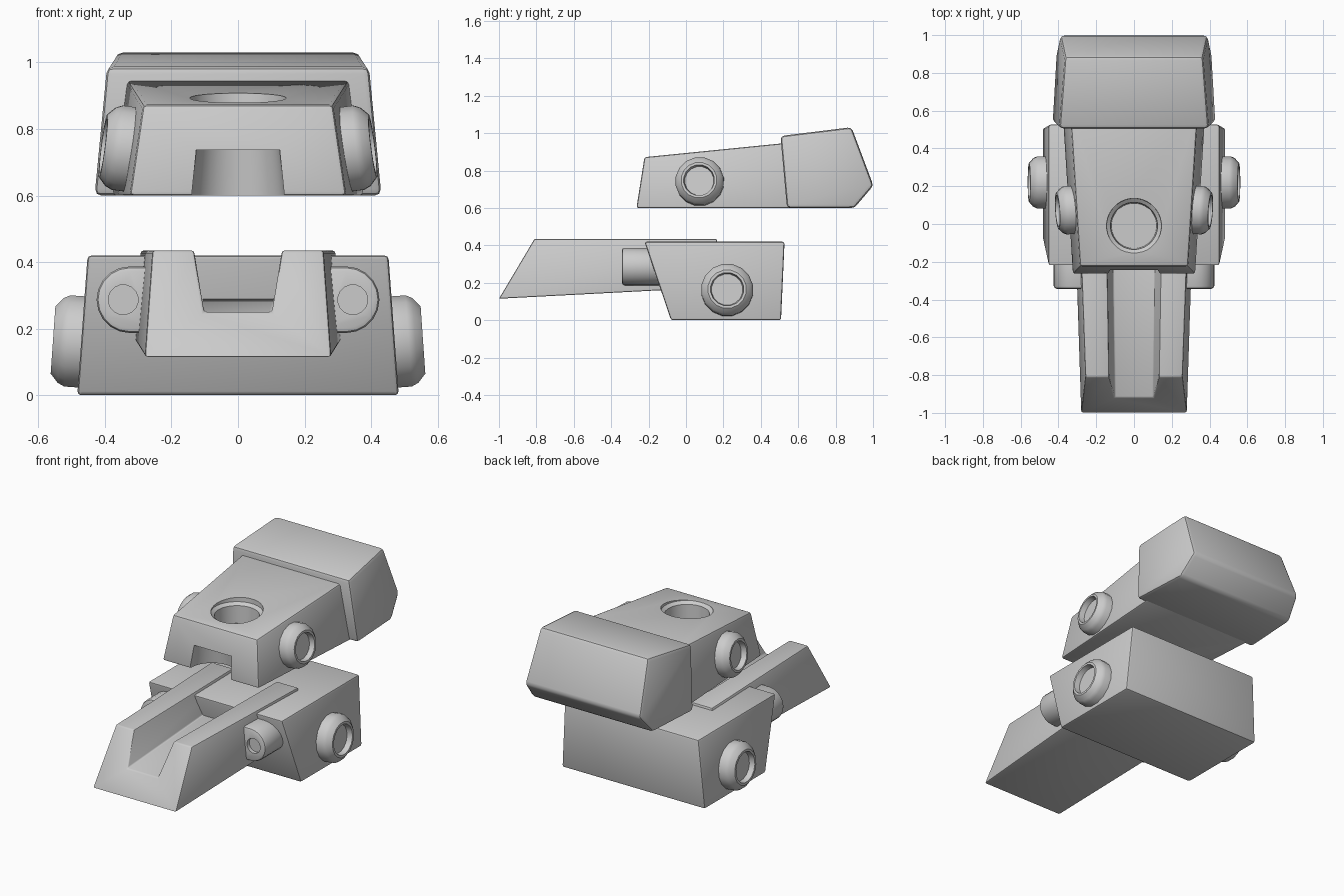
import bpy, bmesh
from math import sin, cos, pi, radians
from mathutils import Vector, Matrix

if "Cube" in bpy.data.objects:
    bpy.data.objects.remove(bpy.data.objects["Cube"])


def new_object(name, verts, faces, matrix=Matrix()):
    me = bpy.data.meshes.new(name)
    me.from_pydata([matrix @ Vector(v) for v in verts], [], faces)
    bm = bmesh.new()
    bm.from_mesh(me)
    bmesh.ops.recalc_face_normals(bm, faces=bm.faces)
    bm.to_mesh(me)
    bm.free()
    ob = bpy.data.objects.new(name, me)
    bpy.context.collection.objects.link(ob)
    return ob


def loft(name, a, b):
    """Closed solid between two matching outlines."""
    n = len(a)
    faces = [tuple(range(n)), tuple(range(2 * n - 1, n - 1, -1))]
    faces += [(i, (i + 1) % n, n + (i + 1) % n, n + i) for i in range(n)]
    return new_object(name, list(a) + list(b), faces)


def wedge(name, outline):
    """Solid from a side outline of (y, z, half width)."""
    return loft(name, [(-w, y, z) for y, z, w in outline],
                [(w, y, z) for y, z, w in outline])


def lathe(name, profile, segs, matrix):
    """Turned solid from (radius, height), capped at both ends."""
    verts = [(r * cos(2 * pi * (i + .5) / segs), r * sin(2 * pi * (i + .5) / segs), h)
             for r, h in profile for i in range(segs)]
    last = (len(profile) - 1) * segs
    faces = [tuple(range(segs)), tuple(range(last, last + segs))]
    for k in range(len(profile) - 1):
        for i in range(segs):
            j = (i + 1) % segs
            faces.append((k * segs + i, k * segs + j, (k + 1) * segs + j, (k + 1) * segs + i))
    return new_object(name, verts, faces, matrix)


def finish(ob, bevel=0, cutters=()):
    if bevel:
        m = ob.modifiers.new("Bevel", 'BEVEL')
        m.width, m.segments = bevel, 2
        m.limit_method, m.angle_limit = 'ANGLE', radians(30)
    for c in cutters:
        m = ob.modifiers.new("Cut", 'BOOLEAN')
        m.object, m.operation, m.solver = c, 'DIFFERENCE', 'EXACT'
        c.hide_render = True
    bpy.ops.object.select_all(action='DESELECT')
    ob.select_set(True)
    bpy.context.view_layer.objects.active = ob
    bpy.ops.object.convert(target='MESH')
    bpy.ops.object.shade_smooth_by_angle(angle=radians(35))
    for c in cutters:
        bpy.data.objects.remove(c)


# Lower body block
finish(wedge("lower_body", [(-.08, 0, .483), (.508, 0, .483),
                            (.527, .42, .452), (-.222, .42, .452)]), .012)

# Lower ramp with an open trough, sloped at the front
half = [(.28, .115), (.257, .435), (.132, .435), (.102, .25)]
half_back = [(.318, .176), (.292, .435), (.148, .435), (.118, .307)]
front = half + [(-x, z) for x, z in reversed(half)]
back = half_back + [(-x, z) for x, z in reversed(half_back)]
finish(loft("lower_ramp", [(x, -1 + (z - .115) * .594, z) for x, z in front],
            [(x, .165, z) for x, z in back]), .008)

# Upper body with a round well on top and an arched notch at the front
upper = wedge("upper_body", [(-.265, .6, .325), (.58, .6, .378),
                             (.58, .952, .336), (-.222, .872, .285)])
well = lathe("well_cutter", [(.12, .76), (.125, .865), (.145, .88), (.15, 1.0)],
             32, Matrix.Translation((0, -.01, 0)))
notch = lathe("notch_cutter", [(.142, .55), (.14, .6), (.126, .737)],
              32, Matrix.Translation((0, -.25, 0)))
finish(upper, .012, [well, notch])

# Large rear cap of the upper body
finish(wedge("rear_cap", [(.54, .6, .432), (.9, .6, .412), (1.002, .72, .39),
                          (.885, 1.032, .365), (.505, .985, .395)]), .02)

for side, label in ((-1, "left"), (1, "right")):
    # Round bosses with a recessed centre, set square to the sloping walls
    for part, pos, normal, r in (("lower", (.468, .22, .16), (1, 0, .07), .14),
                                 ("upper", (.318, .075, .738), (1, -.065, .13), .13)):
        axis = Vector((side * normal[0], normal[1], normal[2])).normalized()
        mat = (Matrix.Translation((side * pos[0], pos[1], pos[2]))
               @ axis.to_track_quat('Z', 'Y').to_matrix().to_4x4())
        finish(lathe(f"{part}_boss_{label}",
                     [(r, -.03), (r, .045), (r * .93, .065), (r * .74, .088),
                      (r * .64, .088), (r * .6, .055)], 16, mat))

    # Round-ended lugs at the front of the lower body
    outline = [(.24, .187), (.325, .187)]
    outline += [(.325 + .1 * sin(t * pi / 10), .287 - .1 * cos(t * pi / 10)) for t in range(1, 10)]
    outline += [(.325, .387), (.24, .387)]
    lug = loft(f"front_lug_{label}", [(side * x, -.343, z) for x, z in outline],
               [(side * x, -.1, z) for x, z in outline])
    pin = lathe("lug_cutter", [(.045, 0), (.045, .1)], 16,
                Matrix.Translation((side * .345, -.32, .287)) @ Matrix.Rotation(pi / 2, 4, 'X'))
    finish(lug, .015, [pin])
